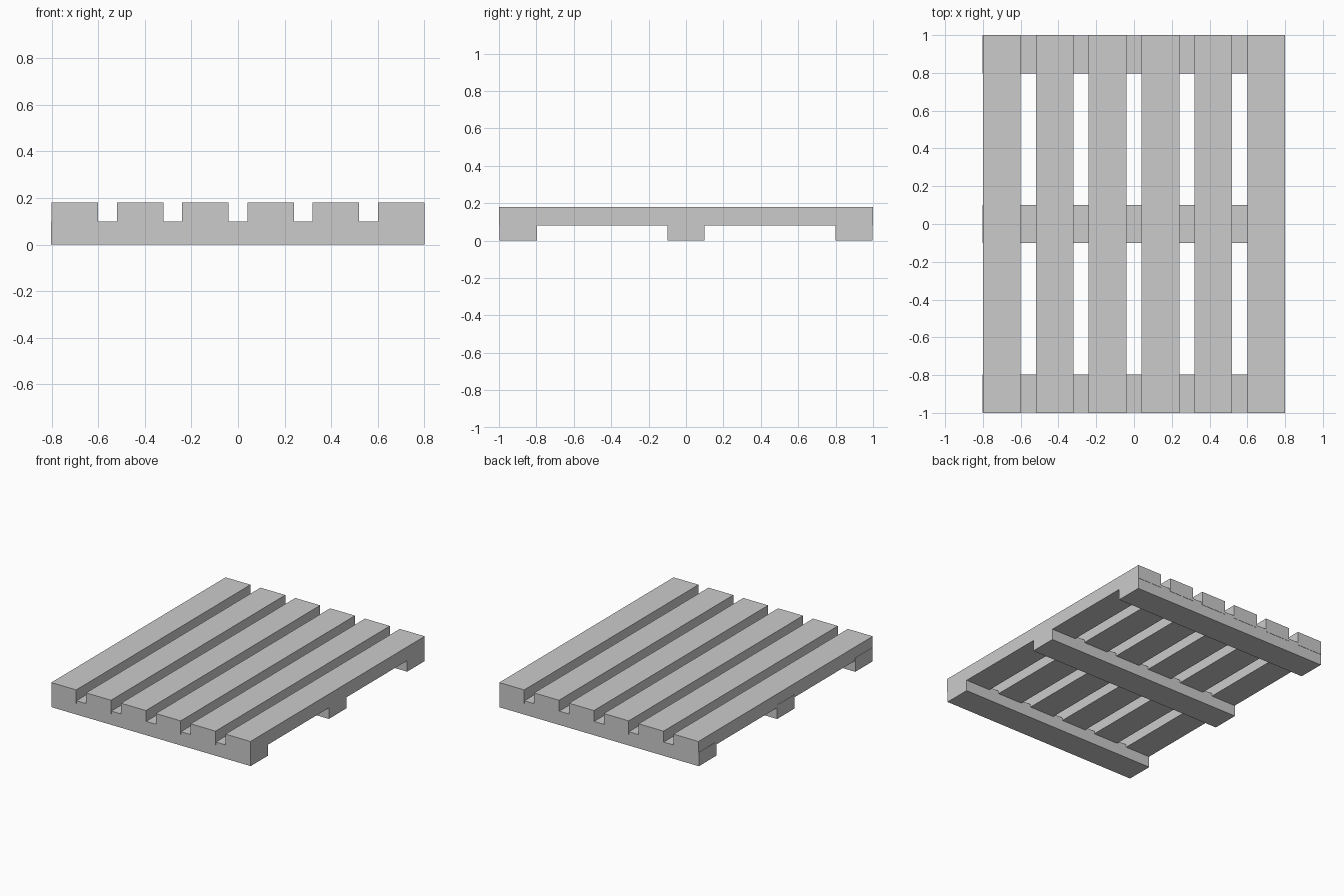
import bpy

if "Cube" in bpy.data.objects:
    bpy.data.objects.remove(bpy.data.objects["Cube"])


def box(name, x, y, z):
    """Add a box from (min, max) ranges on each axis."""
    ranges = (x, y, z)
    bpy.ops.mesh.primitive_cube_add(size=1, location=[(a + b) / 2 for a, b in ranges])
    obj = bpy.context.object
    obj.name = name
    obj.scale = [b - a for a, b in ranges]
    bpy.ops.object.transform_apply(location=False, rotation=False, scale=True)
    return obj


# Six deck slats running front to back, let slightly into the bearers
SLAT_W, PITCH = 0.20, 0.28
for i in range(6):
    left = -0.80 + i * PITCH
    box(f"deck_slat_{i + 1}", (left, left + SLAT_W), (-1.0, 1.0), (0.08, 0.18))

# Three cross bearers underneath, ends a hair off the slat faces
for name, y in (("front", -0.897), ("middle", 0.0), ("back", 0.898)):
    box(f"{name}_bearer", (-0.802, 0.80), (y - 0.10, y + 0.10), (0.0, 0.10))
